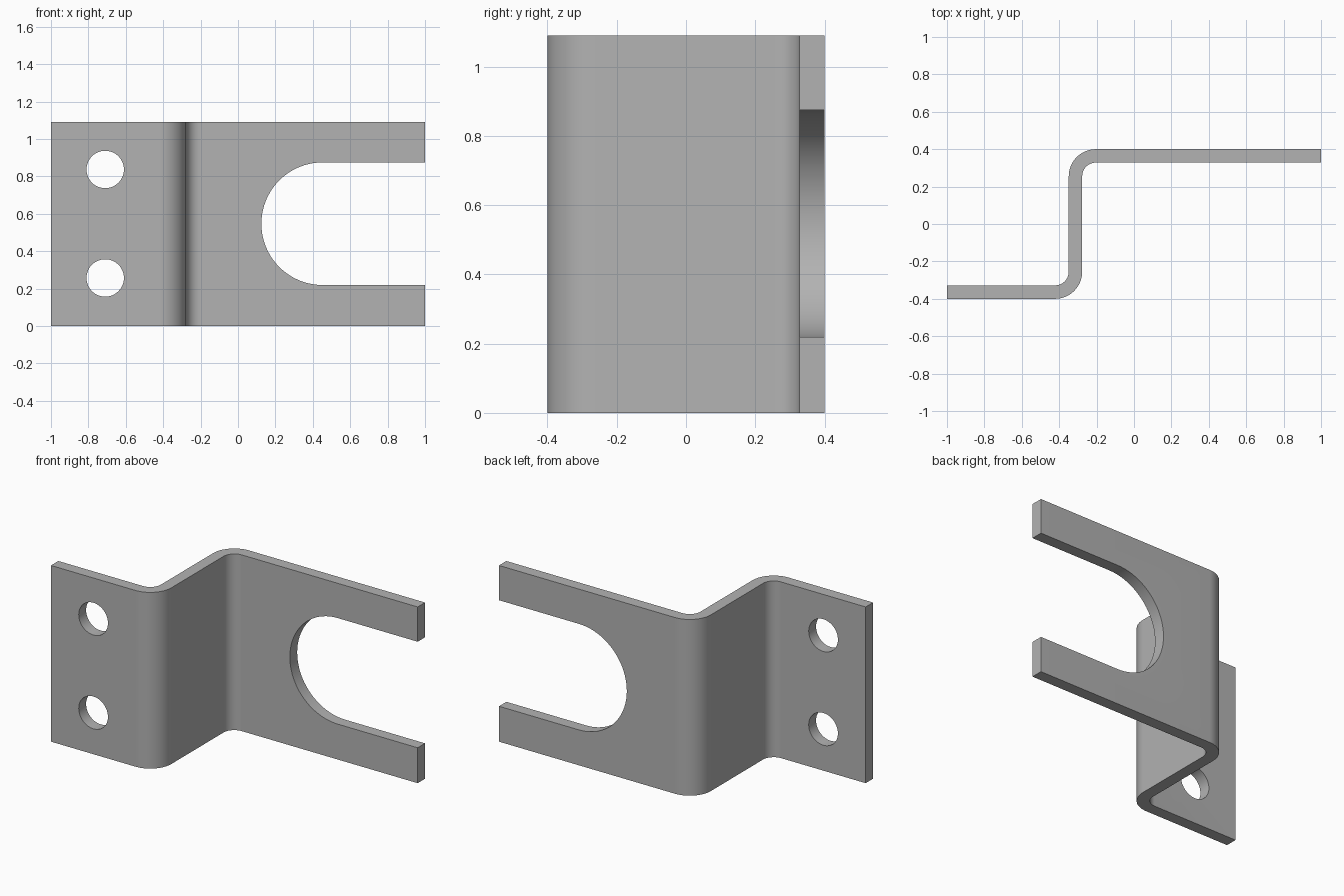
import bpy, bmesh, math
from mathutils import Matrix, Vector

cube = bpy.data.objects.get("Cube")
if cube:
    bpy.data.objects.remove(cube, do_unlink=True)

HEIGHT, THICK = 1.09, 0.072
R_IN, R_OUT = 0.073, 0.145
WEB_X, DEPTH = -0.313, 0.4

steel = bpy.data.materials.new("brushed grey")
steel.use_nodes = True
grey = (0.45, 0.45, 0.45, 1)
steel.diffuse_color = grey
steel.node_tree.nodes["Principled BSDF"].inputs["Base Color"].default_value = grey


def arc(cx, cy, r, a0, a1, n=14):
    angles = [math.radians(a0 + (a1 - a0) * i / n) for i in range(n + 1)]
    return [(cx + r * math.cos(a), cy + r * math.sin(a)) for a in angles]


def prism(name, outline, length, matrix=Matrix()):
    """Extrude a flat outline along its own z, then place it."""
    bm = bmesh.new()
    face = bm.faces.new([bm.verts.new((x, y, 0)) for x, y in outline])
    up = bmesh.ops.extrude_face_region(bm, geom=[face])["geom"]
    bmesh.ops.translate(bm, vec=Vector((0, 0, length)),
                        verts=[v for v in up if isinstance(v, bmesh.types.BMVert)])
    bmesh.ops.recalc_face_normals(bm, faces=bm.faces)
    bm.transform(matrix)
    mesh = bpy.data.meshes.new(name)
    bm.to_mesh(mesh)
    bm.free()
    obj = bpy.data.objects.new(name, mesh)
    bpy.context.collection.objects.link(obj)
    return obj


# Z-shaped bent sheet
front_bend = (WEB_X + THICK / 2 - R_OUT, R_OUT - DEPTH)
back_bend = (WEB_X - THICK / 2 + R_OUT, DEPTH - R_OUT)
outline = [(-1, -DEPTH)] + arc(*front_bend, R_OUT, -90, 0)
outline += arc(*back_bend, R_IN, 180, 90)
outline += [(1, DEPTH - THICK), (1, DEPTH)]
outline += arc(*back_bend, R_OUT, 90, 180)
outline += arc(*front_bend, R_IN, 0, -90)
outline += [(-1, THICK - DEPTH)]
bracket = prism("bent_bracket", outline, HEIGHT)
bracket.data.materials.append(steel)

# Cutters: two bolt holes in the front flange, open slot in the back flange
upright = Matrix.Rotation(math.radians(90), 4, "X")
cutters = []
for z in (0.257, 0.837):
    hole = arc(-0.71, z, 0.1, 0, 360, 48)[:-1]
    cutters.append(prism("hole_cutter", hole, 0.3,
                         Matrix.Translation((0, -0.25, 0)) @ upright))
slot = arc(0.453, HEIGHT / 2 + 0.002, 0.328, 90, 270, 40)
slot = [(1.2, slot[0][1])] + slot + [(1.2, slot[-1][1])]
cutters.append(prism("slot_cutter", slot, 0.3,
                     Matrix.Translation((0, 0.5, 0)) @ upright))

bpy.ops.object.select_all(action="DESELECT")
bpy.context.view_layer.objects.active = bracket
bracket.select_set(True)
for cutter in cutters:
    cutter.hide_render = True
    mod = bracket.modifiers.new("cut", "BOOLEAN")
    mod.operation = "DIFFERENCE"
    mod.solver = "EXACT"
    mod.object = cutter
    bpy.ops.object.modifier_apply(modifier=mod.name)
    bpy.data.objects.remove(cutter, do_unlink=True)

bpy.ops.object.shade_smooth_by_angle(angle=math.radians(30))
